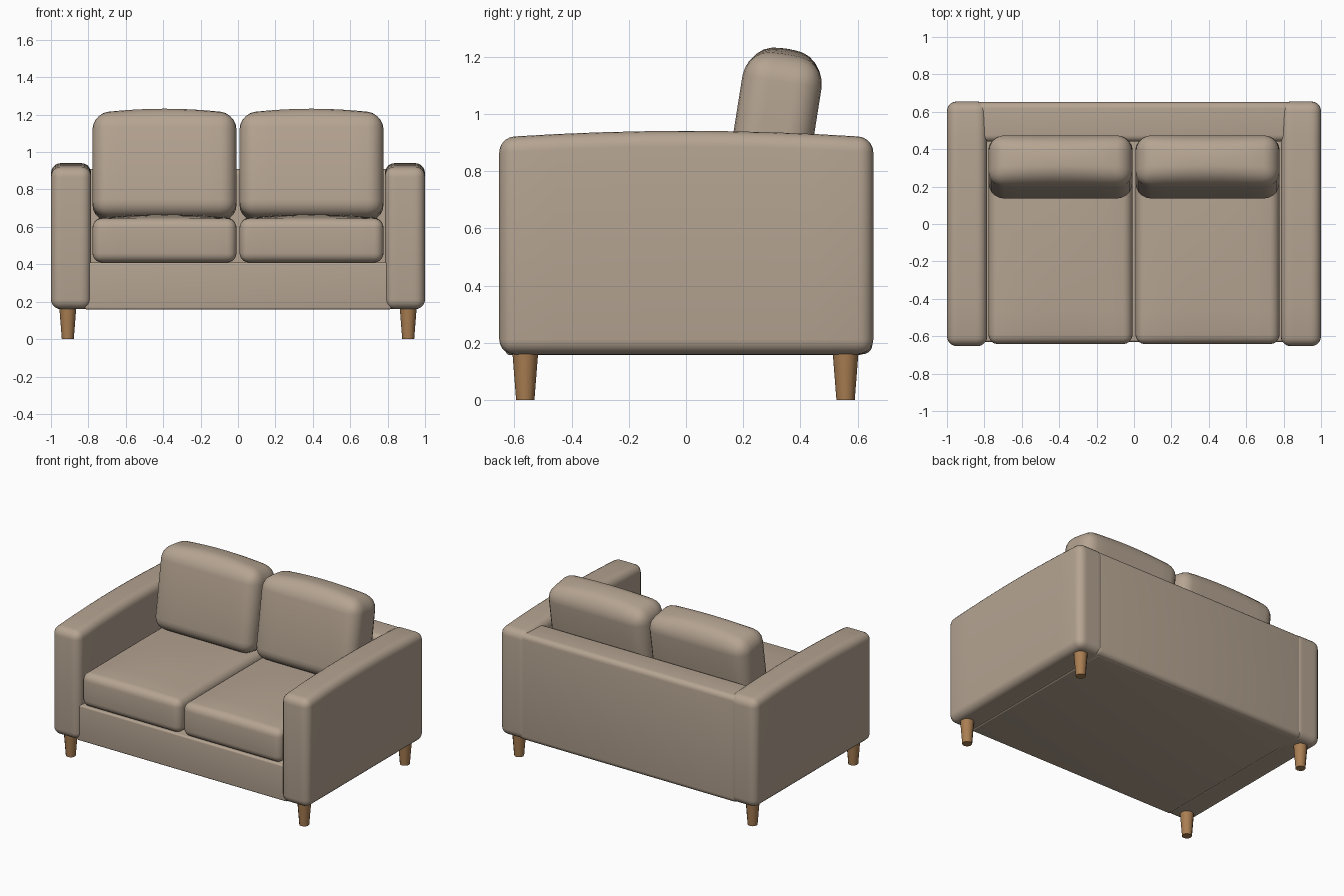
import bpy, bmesh, math
from mathutils import Vector, Matrix

if "Cube" in bpy.data.objects:
    bpy.data.objects.remove(bpy.data.objects["Cube"])


def material(name, rgb):
    m = bpy.data.materials.new(name)
    m.diffuse_color = (*rgb, 1)
    m.use_nodes = True
    m.node_tree.nodes["Principled BSDF"].inputs["Base Color"].default_value = m.diffuse_color
    return m


fabric = material("tan_fabric", (0.46, 0.37, 0.285))
wood = material("light_wood", (0.40, 0.21, 0.085))


def finish(bm, name, mat, angle):
    mesh = bpy.data.meshes.new(name)
    bmesh.ops.recalc_face_normals(bm, faces=bm.faces)
    bm.to_mesh(mesh)
    bm.free()
    mesh.materials.append(mat)
    ob = bpy.data.objects.new(name, mesh)
    bpy.context.collection.objects.link(ob)
    bpy.ops.object.select_all(action='DESELECT')
    ob.select_set(True)
    bpy.context.view_layer.objects.active = ob
    bpy.ops.object.shade_smooth_by_angle(angle=math.radians(angle))
    return ob


def soft_box(name, lo, hi, radius, crown=0.0, across=True, tilt=0.0, cuts=8):
    """Rounded box between two corners; the top swells upward by 'crown'."""
    lo, hi = Vector(lo), Vector(hi)
    size, centre = hi - lo, (lo + hi) / 2
    half = size / 2
    bm = bmesh.new()
    bmesh.ops.create_cube(bm, size=1, matrix=Matrix.Diagonal((*size, 1)))
    bmesh.ops.bevel(bm, geom=bm.edges[:], offset=radius, segments=5,
                    profile=0.5, affect='EDGES')
    if crown:
        # Extra loops so the swelling is smooth
        for axis in range(2):
            normal = Vector((axis == 0, axis == 1, 0))
            inner = half[axis] - radius
            for i in range(1, cuts):
                bmesh.ops.bisect_plane(
                    bm, geom=bm.verts[:] + bm.edges[:] + bm.faces[:],
                    plane_co=normal * inner * (2 * i / cuts - 1), plane_no=normal)
        for v in bm.verts:
            if v.co.z > 0:
                u, w = v.co.x / half.x, v.co.y / half.y
                swell = (1 - u * u) * (1 - w * w) if across else 1 - w * w
                v.co.z += crown * swell * v.co.z / half.z
    ob = finish(bm, name, fabric, 50)
    ob.location = centre
    ob.rotation_euler.x = -tilt
    return ob


# Frame: base box and backrest panel
soft_box("base", (-0.82, -0.63, 0.158), (0.82, 0.62, 0.41), 0.012)
soft_box("backrest", (-0.85, 0.44, 0.16), (0.85, 0.652, 0.91), 0.035)

for side, s in (("left", -1), ("right", 1)):
    # Armrest with a gently crowned top
    a, b = sorted((s * 0.785, s * 1.0))
    soft_box(side + "_armrest", (a, -0.653, 0.16), (b, 0.655, 0.918), 0.052,
             crown=0.023, across=False)

    # Seat cushion and leaning back cushion
    a, b = sorted((s * 0.008, s * 0.778))
    soft_box(side + "_seat_cushion", (a, -0.642, 0.41), (b, 0.45, 0.645), 0.05, crown=0.022)
    soft_box(side + "_back_cushion", (a, 0.165, 0.638), (b, 0.445, 1.2), 0.085,
             crown=0.032, tilt=math.radians(9))

    # Tapered legs
    for end, y in (("front", -0.562), ("back", 0.558)):
        bm = bmesh.new()
        bmesh.ops.create_cone(bm, cap_ends=True, segments=12, radius1=0.032,
                              radius2=0.045, depth=0.165)
        leg = finish(bm, f"{end}_{side}_leg", wood, 40)
        leg.location = (s * 0.91, y, 0.0825)
